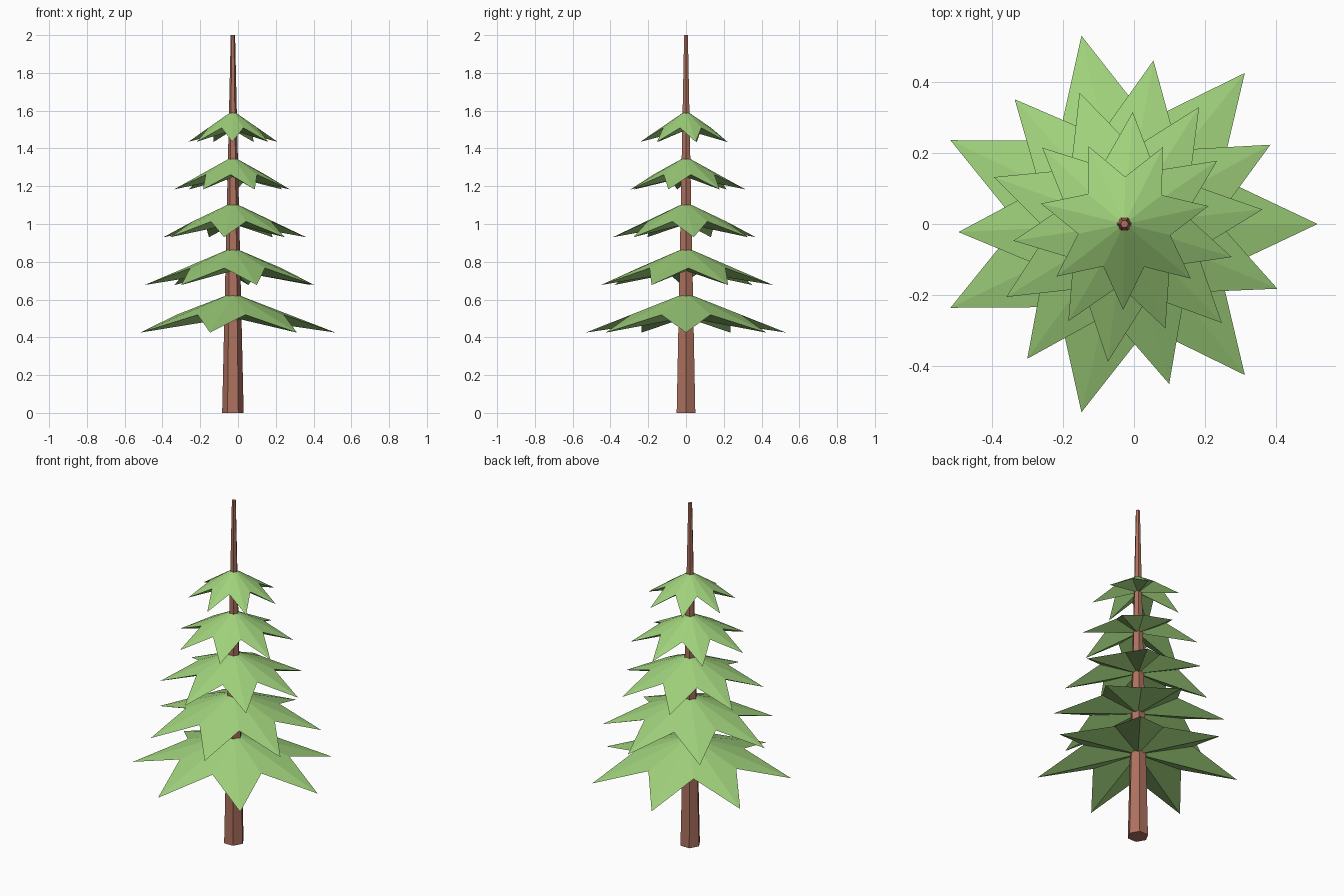
import bpy, bmesh, math

if "Cube" in bpy.data.objects:
    bpy.data.objects.remove(bpy.data.objects["Cube"])

AXIS_X = -0.027   # trunk axis, so the overall bounds are centred


def material(name, rgb):
    m = bpy.data.materials.new(name)
    m.diffuse_color = (*rgb, 1.0)
    m.use_nodes = True
    m.node_tree.nodes["Principled BSDF"].inputs["Base Color"].default_value = m.diffuse_color
    return m


def add_object(name, bm, mat):
    bmesh.ops.recalc_face_normals(bm, faces=bm.faces[:])
    mesh = bpy.data.meshes.new(name)
    bm.to_mesh(mesh)
    bm.free()
    mesh.materials.append(mat)
    obj = bpy.data.objects.new(name, mesh)
    obj.location.x = AXIS_X
    bpy.context.collection.objects.link(obj)
    return obj


bark = material("bark brown", (0.42, 0.165, 0.115))
needles = material("needle green", (0.35, 0.64, 0.20))


# Tapered six-sided trunk, one corner pointing along +x
def trunk(radius_low, radius_high, height, sides=6):
    bm = bmesh.new()
    rings = []
    for r, z in ((radius_low, 0.0), (radius_high, height)):
        rings.append([bm.verts.new((r * math.cos(math.tau * i / sides),
                                    r * math.sin(math.tau * i / sides), z))
                      for i in range(sides)])
    low, high = rings
    for i in range(sides):
        j = (i + 1) % sides
        bm.faces.new((low[i], low[j], high[j], high[i]))
    bm.faces.new(low[::-1])
    bm.faces.new(high)
    return add_object("trunk", bm, bark)


# Seven-pointed drooping star with a shallow hollow underside
def branch_tier(name, radius, z_tip, z_apex, turn, points=7):
    bm = bmesh.new()
    drop = z_apex - z_tip
    apex = bm.verts.new((0, 0, z_apex))
    hollow = bm.verts.new((0, 0, z_apex - 0.62 * drop))
    rim = []
    for i in range(points * 2):
        a = math.radians(turn) + math.pi * i / points
        f = 1.0 if i % 2 == 0 else 0.55
        rim.append(bm.verts.new((radius * f * math.cos(a),
                                 radius * f * math.sin(a),
                                 z_apex - drop * f)))
    for i, v in enumerate(rim):
        w = rim[(i + 1) % len(rim)]
        bm.faces.new((apex, v, w))
        bm.faces.new((hollow, w, v))
    return add_object(name, bm, needles)


trunk(0.057, 0.0115, 2.0)

# radius, tip height, apex height, rotation in degrees
tiers = [
    (0.544, 0.425, 0.635, 0.0),
    (0.468, 0.677, 0.876, 28.5),
    (0.391, 0.930, 1.115, 6.0),
    (0.316, 1.183, 1.357, 34.3),
    (0.242, 1.435, 1.600, 12.0),
]
for n, t in enumerate(tiers, 1):
    branch_tier(f"branch_tier_{n}", *t)
